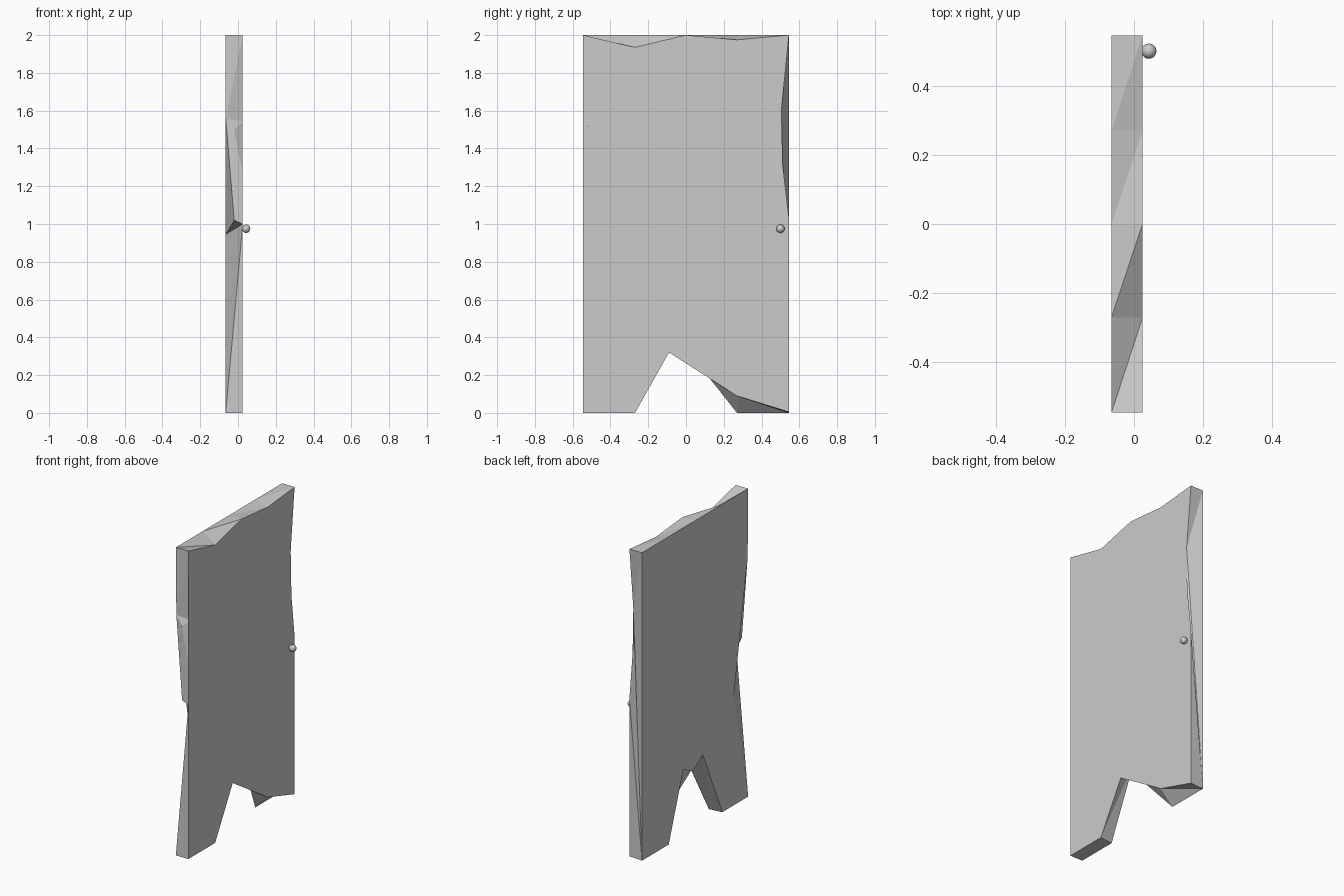
import bpy, bmesh, math
from mathutils import Vector

if "Cube" in bpy.data.objects:
    bpy.data.objects.remove(bpy.data.objects["Cube"])

XF, XB = 0.025, -0.065          # knob side and plain side of the slab

grey = bpy.data.materials.new("plain_grey")
grey.diffuse_color = (0.6, 0.6, 0.6, 1)
grey.use_nodes = True
grey.node_tree.nodes["Principled BSDF"].inputs["Base Color"].default_value = grey.diffuse_color

bm = bmesh.new()
cache = {}


def vert(p):
    key = tuple(round(c, 4) for c in p)
    if key not in cache:
        cache[key] = bm.verts.new(key)
    return cache[key]


def at(x, pts):
    return [(x, y, z) for y, z in pts]


def params(chain):
    d = [0.0]
    for a, b in zip(chain, chain[1:]):
        d.append(d[-1] + (Vector(b) - Vector(a)).length)
    return [v / d[-1] for v in d]


def stitch(a, b):
    """Join two chains of points with triangles."""
    ta, tb = params(a), params(b)
    i = j = 0
    while i < len(a) - 1 or j < len(b) - 1:
        if i == len(a) - 1 or (j < len(b) - 1 and tb[j + 1] <= ta[i + 1] + 1e-6):
            tri = (a[i], b[j], b[j + 1])
            j += 1
        else:
            tri = (a[i], b[j], a[i + 1])
            i += 1
        vs = [vert(p) for p in tri]
        if len(set(vs)) == 3 and not bm.faces.get(vs):
            bm.faces.new(vs)


# Broken outlines of the two faces, as (y, z)
f_bottom = at(XF, [(-.545, 0), (-.27, 0), (-.09, .32), (.08, .24), (.27, .09), (.545, .005)])
f_right = at(XF, [(.545, .005), (.545, 1.03), (.495, 1.46), (.505, 1.6), (.545, 2)])
f_top = at(XF, [(.545, 2), (.27, 1.975), (0, 2), (-.27, 1.935), (-.545, 2)])
f_left = at(XF, [(-.545, 2), (-.515, 1.54), (-.545, 1.27), (-.545, 1.0), (-.545, 0)])

b_bottom = at(XB, [(-.545, 0), (-.28, 0), (-.08, .45), (.02, .38), (.12, .43), (.27, 0), (.545, 0)])
b_right = at(XB, [(.545, 0), (.545, 2)])
b_top = at(XB, [(.545, 2), (.27, 2), (0, 2), (-.27, 2), (-.545, 2)])
b_left = at(XB, [(-.545, 2), (-.54, 1.56), (-.35, .945), (-.545, 0)])

for loops in ((f_bottom, f_right, f_top, f_left), (b_bottom, b_right, b_top, b_left)):
    bm.faces.new([vert(p) for chain in loops for p in chain[:-1]])

# Jagged bottom notch
stitch(f_bottom[:2], b_bottom[:2])
stitch(f_bottom[1:3], b_bottom[1:3])
stitch(f_bottom[2:4], b_bottom[2:5])
stitch(f_bottom[3:5], b_bottom[4:6])
stitch(f_bottom[4:], b_bottom[5:])

# Chipped edges and top
stitch(f_right, b_right)
for k in range(4):
    stitch(f_top[k:k + 2], b_top[k:k + 2])

# Deep chip on the hinge side, with a ridge inside the thickness
ridge = at(-.02, [(-.545, 1.5), (-.545, 1.02)])
stitch(f_left[:4], b_left[:2] + ridge + [f_left[3]])
stitch([b_left[1]] + ridge + [f_left[3]], b_left[1:3])
if not bm.faces.get([vert(p) for p in (f_left[3], b_left[2], b_left[3])]):
    stitch(f_left[3:], b_left[2:])

bmesh.ops.triangulate(bm, faces=[f for f in bm.faces if len(f.verts) > 4])
bmesh.ops.recalc_face_normals(bm, faces=bm.faces)
mesh = bpy.data.meshes.new("broken_door")
bm.to_mesh(mesh)
bm.free()
mesh.materials.append(grey)
bpy.context.collection.objects.link(bpy.data.objects.new("broken_door", mesh))

# Round door knob and its stem
bpy.ops.mesh.primitive_uv_sphere_add(segments=20, ring_count=12, radius=.022, location=(.043, .5, .975))
knob = bpy.context.object
knob.name = "knob"
bpy.ops.object.shade_smooth_by_angle()
bpy.ops.mesh.primitive_cylinder_add(vertices=16, radius=.012, depth=.012,
                                    location=(.025, .5, .975), rotation=(0, math.pi / 2, 0))
stem = bpy.context.object
stem.name = "knob_stem"
bpy.ops.object.shade_smooth_by_angle()
for ob in (knob, stem):
    ob.data.materials.append(grey)
